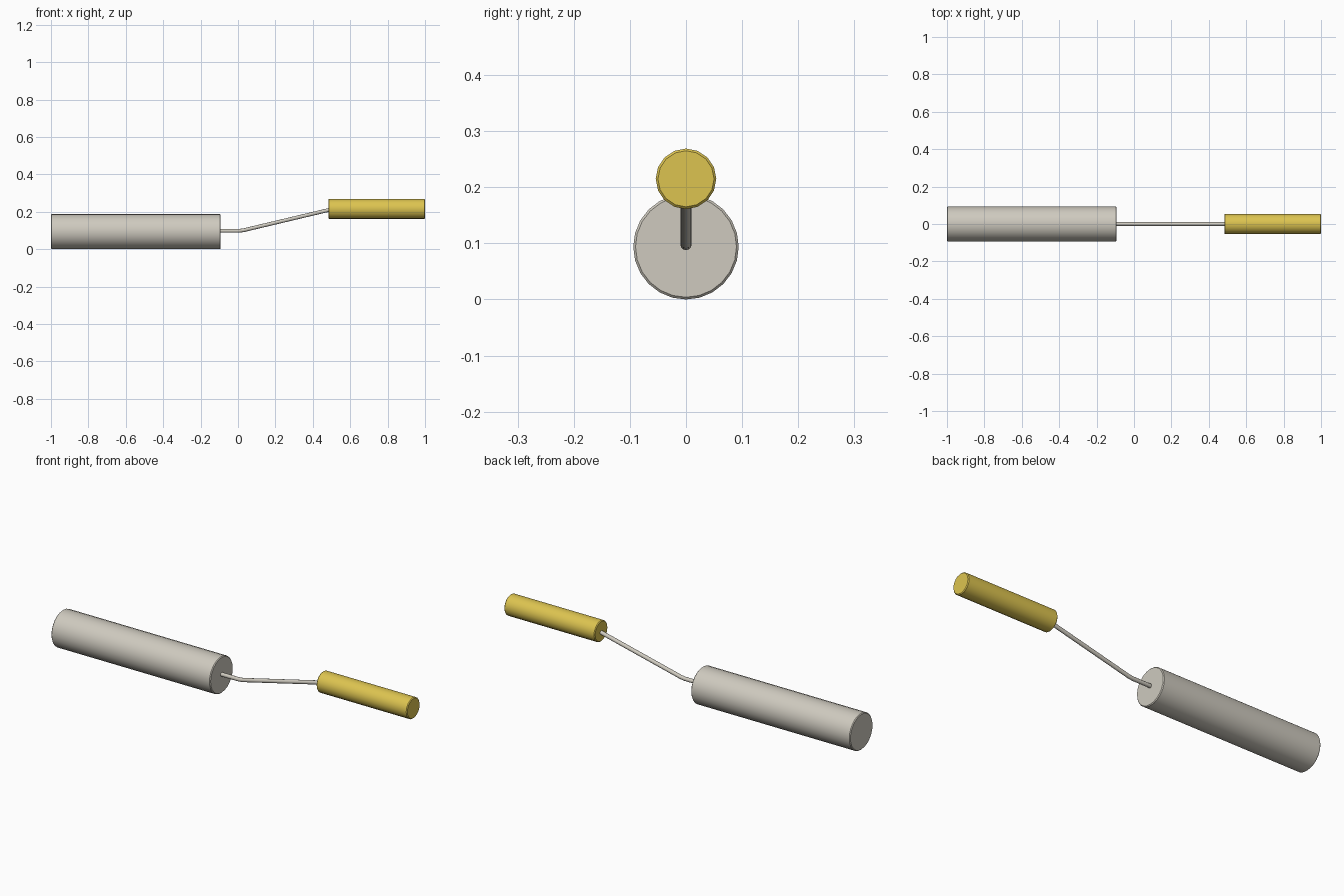
import bpy, bmesh, math
from mathutils import Vector

cube = bpy.data.objects.get("Cube")
if cube:
    bpy.data.objects.remove(cube, do_unlink=True)


def make_material(name, rgb):
    mat = bpy.data.materials.new(name)
    mat.use_nodes = True
    mat.diffuse_color = (*rgb, 1)
    mat.node_tree.nodes["Principled BSDF"].inputs["Base Color"].default_value = (*rgb, 1)
    return mat


grey = make_material("warm grey", (0.62, 0.59, 0.52))
yellow = make_material("yellow", (0.72, 0.55, 0.08))


def tube(name, sections, sides, mat):
    """Capped tube along x; sections are (x, z, radius, tilt of the ring)."""
    bm = bmesh.new()
    rings = []
    for x, z, radius, tilt in sections:
        ring = []
        for i in range(sides):
            a = math.tau * i / sides
            up = radius * math.cos(a)
            ring.append(bm.verts.new(Vector((x - up * math.sin(tilt),
                                             radius * math.sin(a),
                                             z + up * math.cos(tilt)))))
        rings.append(ring)
    for a, b in zip(rings, rings[1:]):
        for i in range(sides):
            j = (i + 1) % sides
            bm.faces.new((a[i], a[j], b[j], b[i]))
    bm.faces.new(rings[0])
    bm.faces.new(rings[-1])
    bmesh.ops.recalc_face_normals(bm, faces=bm.faces[:])
    mesh = bpy.data.meshes.new(name)
    bm.to_mesh(mesh)
    bm.free()
    mesh.materials.append(mat)
    obj = bpy.data.objects.new(name, mesh)
    bpy.context.collection.objects.link(obj)
    bpy.ops.object.select_all(action='DESELECT')
    obj.select_set(True)
    bpy.context.view_layer.objects.active = obj
    bpy.ops.object.shade_smooth_by_angle(angle=math.radians(35))
    return obj


def barrel(name, x0, x1, z, radius, edge, sides, mat):
    """Straight cylinder with small chamfers at both ends."""
    return tube(name, [(x0, z, radius - edge, 0), (x0 + edge, z, radius, 0),
                       (x1 - edge, z, radius, 0), (x1, z, radius - edge, 0)], sides, mat)


# Roller sleeve and grip
barrel("roller", -1.0, -0.093, 0.094, 0.094, 0.004, 24, grey)
barrel("handle", 0.483, 1.0, 0.215, 0.054, 0.004, 16, yellow)

# Bent wire joining them
slope = math.atan2(0.112, 0.47)
tube("wire_arm", [(-0.11, 0.098, 0.01, 0), (0.005, 0.098, 0.01, 0),
                  (0.03, 0.101, 0.01, slope / 2), (0.05, 0.106, 0.01, slope),
                  (0.5, 0.213, 0.01, slope)], 12, grey)
